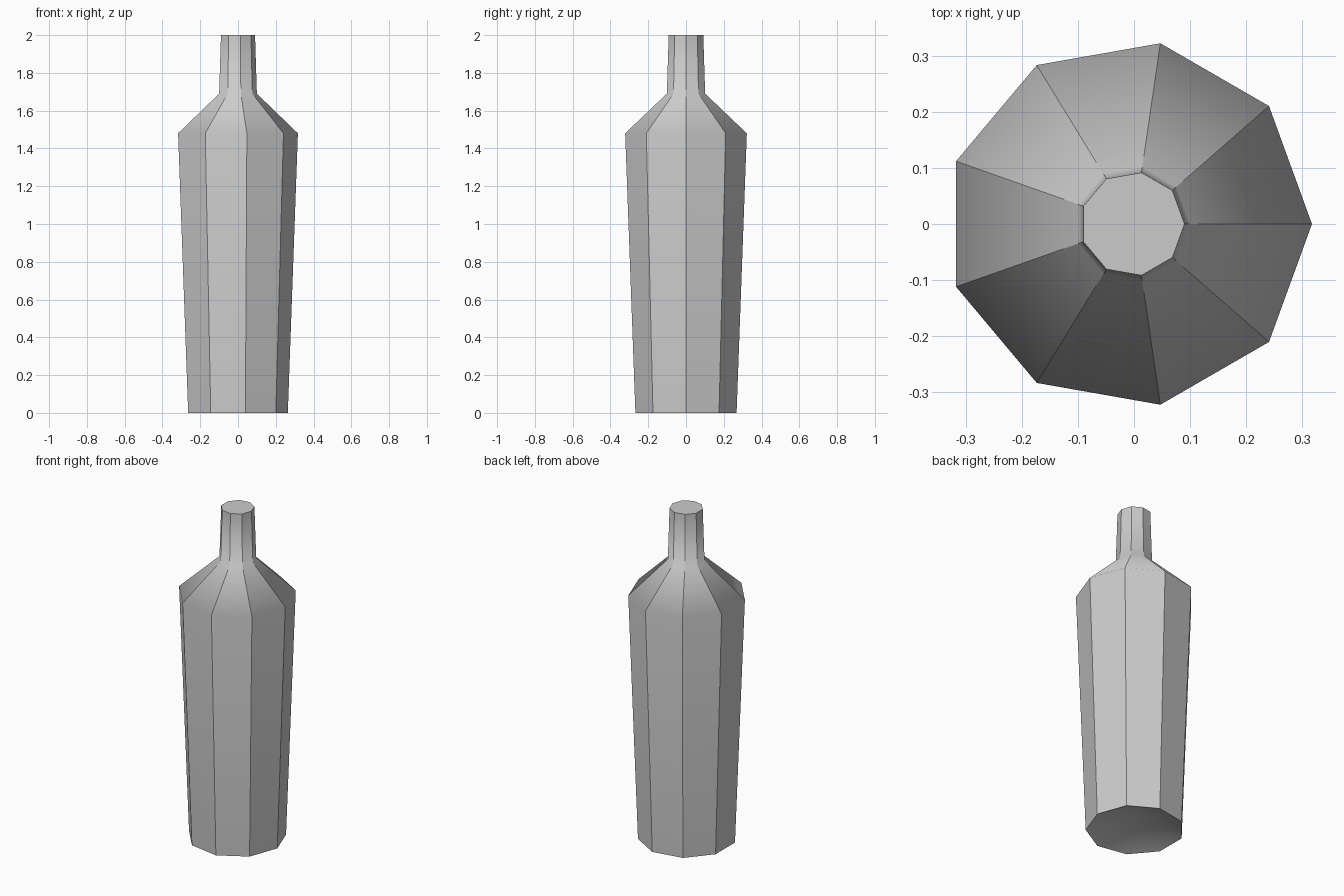
import bpy
import bmesh
from math import cos, sin, pi

if "Cube" in bpy.data.objects:
    bpy.data.objects.remove(bpy.data.objects["Cube"])

SIDES = 9
# (radius, height) profile: foot, shoulder, neck base, mouth
PROFILE = [(0.272, 0.0), (0.327, 1.48), (0.103, 1.69), (0.093, 2.0)]
SHIFT = -(1 - cos(pi / SIDES)) / 2   # centres the odd-sided rings on x = 0

bm = bmesh.new()


def ring(r, z):
    return [bm.verts.new((r * (cos(2 * pi * i / SIDES) + SHIFT),
                          r * sin(2 * pi * i / SIDES), z)) for i in range(SIDES)]


# Body, shoulder and neck walls
rings = [ring(r, z) for r, z in PROFILE]
for a, b in zip(rings, rings[1:]):
    for i in range(SIDES):
        j = (i + 1) % SIDES
        bm.faces.new((a[i], a[j], b[j], b[i]))

# Flat mouth cap
bm.faces.new(rings[-1])

# Hollowed base
tip = bm.verts.new((0, 0, 0.1))
for i in range(SIDES):
    bm.faces.new((rings[0][(i + 1) % SIDES], rings[0][i], tip))

# Smooth down the profile, crisp between the sides
for f in bm.faces:
    f.smooth = True
for e in bm.edges:
    level = abs(e.verts[0].co.z - e.verts[1].co.z) < 1e-5
    inner = 0.1 < e.verts[0].co.z < 1.9
    e.smooth = (level and inner) or tip in e.verts

mesh = bpy.data.meshes.new("bottle")
bm.to_mesh(mesh)
bm.free()
bottle = bpy.data.objects.new("bottle", mesh)
bpy.context.collection.objects.link(bottle)
mod = bottle.modifiers.new("weighted_normals", 'WEIGHTED_NORMAL')
mod.keep_sharp = True
